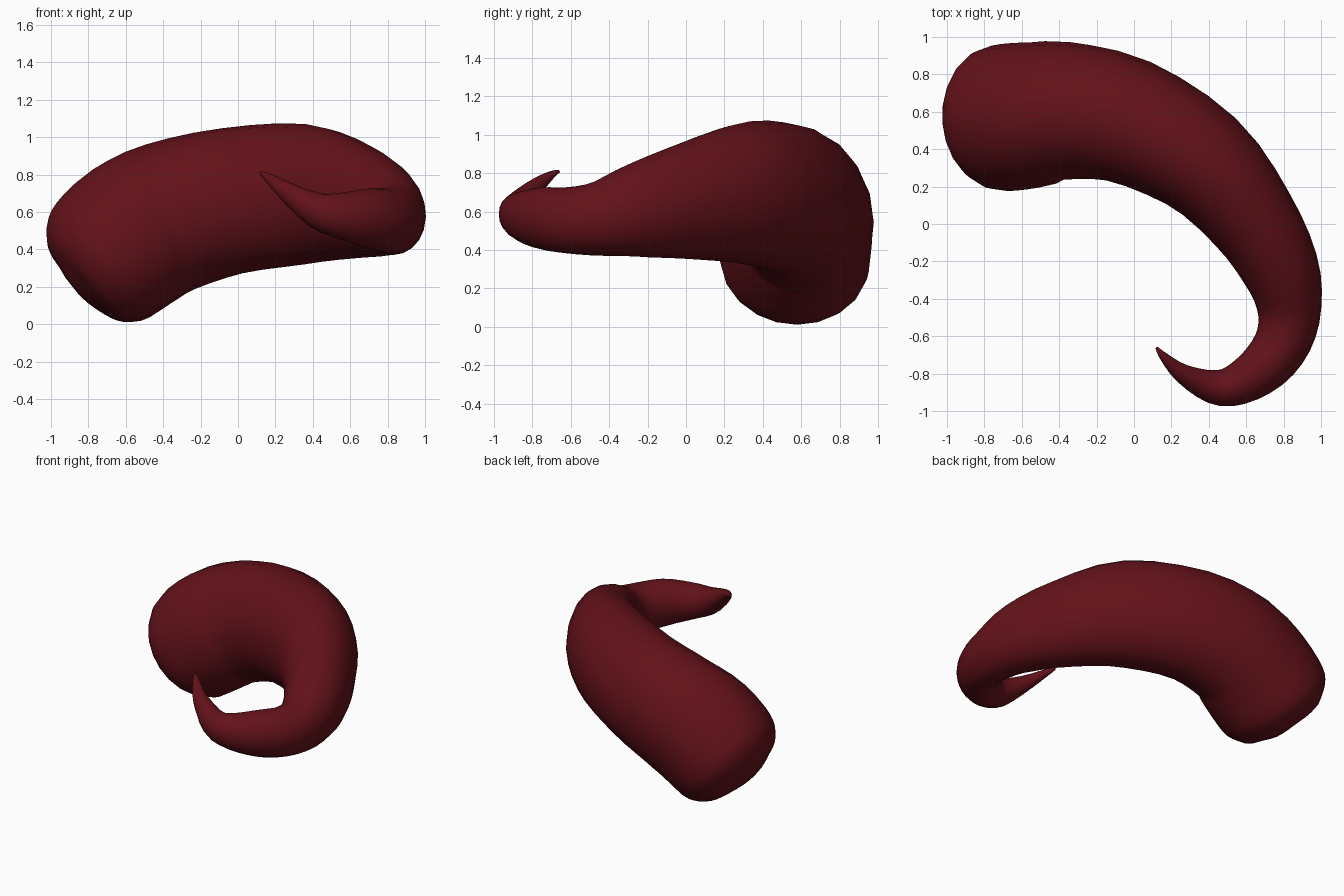
import bpy, bmesh, math
from mathutils import Vector

if "Cube" in bpy.data.objects:
    bpy.data.objects.remove(bpy.data.objects["Cube"])

SIDES = 20
STEPS = 3

# Cross-sections along the horn: centre x, y, z, horizontal radius, upright radius
SECTIONS = [
    (-0.888, 0.55, 0.205, 0.06, 0.06),    # rounded root cap
    (-0.873, 0.55, 0.217, 0.175, 0.175),
    (-0.846, 0.553, 0.24, 0.275, 0.275),
    (-0.80, 0.557, 0.278, 0.345, 0.345),
    (-0.722, 0.565, 0.342, 0.39, 0.395),
    (-0.55, 0.583, 0.48, 0.39, 0.415),    # thick body
    (-0.36, 0.605, 0.575, 0.368, 0.408),
    (-0.03, 0.55, 0.66, 0.338, 0.392),
    (0.36, 0.335, 0.695, 0.295, 0.375),
    (0.63, 0.03, 0.658, 0.243, 0.31),
    (0.783, -0.24, 0.608, 0.208, 0.25),
    (0.83, -0.45, 0.563, 0.172, 0.195),
    (0.80, -0.62, 0.555, 0.152, 0.172),   # hooked end
    (0.70, -0.76, 0.567, 0.137, 0.16),
    (0.55, -0.858, 0.58, 0.112, 0.125),
    (0.42, -0.87, 0.61, 0.09, 0.095),
    (0.26, -0.80, 0.71, 0.052, 0.052),
    (0.16, -0.71, 0.785, 0.024, 0.024),
    (0.122, -0.662, 0.81, 0.008, 0.008),
]


def spline(p, t):
    """Smooth curve through the sections at position t."""
    i = min(int(t), len(p) - 2)
    f = t - i
    a, b, c, d = (p[max(0, min(len(p) - 1, k))] for k in range(i - 1, i + 3))
    return [0.5 * (2 * q + (r - o) * f + (2 * o - 5 * q + 4 * r - s) * f * f
                   + (3 * q - o - 3 * r + s) * f ** 3)
            for o, q, r, s in zip(a, b, c, d)]


# Loft the horn
bm = bmesh.new()
last = len(SECTIONS) - 1
rings = []
for k in range(last * STEPS + 1):
    t = k / STEPS
    x, y, z, rh, rv = spline(SECTIONS, t)
    ahead = Vector(spline(SECTIONS, min(t + 0.1, last))[:3])
    behind = Vector(spline(SECTIONS, max(t - 0.1, 0))[:3])
    along = (ahead - behind).normalized()
    side = along.cross(Vector((0, 0, 1))).normalized()
    up = side.cross(along)
    ring = []
    for j in range(SIDES):
        a = math.tau * j / SIDES
        ring.append(bm.verts.new(Vector((x, y, z)) + side * rh * math.cos(a) + up * rv * math.sin(a)))
    rings.append(ring)
for r0, r1 in zip(rings, rings[1:]):
    for j in range(SIDES):
        n = (j + 1) % SIDES
        bm.faces.new((r0[j], r0[n], r1[n], r1[j]))
bm.faces.new(rings[0])
bm.faces.new(rings[-1])
bmesh.ops.recalc_face_normals(bm, faces=bm.faces)
for f in bm.faces:
    f.smooth = True

mesh = bpy.data.meshes.new("horn")
bm.to_mesh(mesh)
bm.free()
horn = bpy.data.objects.new("horn", mesh)
bpy.context.collection.objects.link(horn)

mat = bpy.data.materials.new("dark_red")
mat.diffuse_color = (0.125, 0.006, 0.010, 1)
mat.use_nodes = True
mat.node_tree.nodes["Principled BSDF"].inputs["Base Color"].default_value = mat.diffuse_color
mesh.materials.append(mat)
